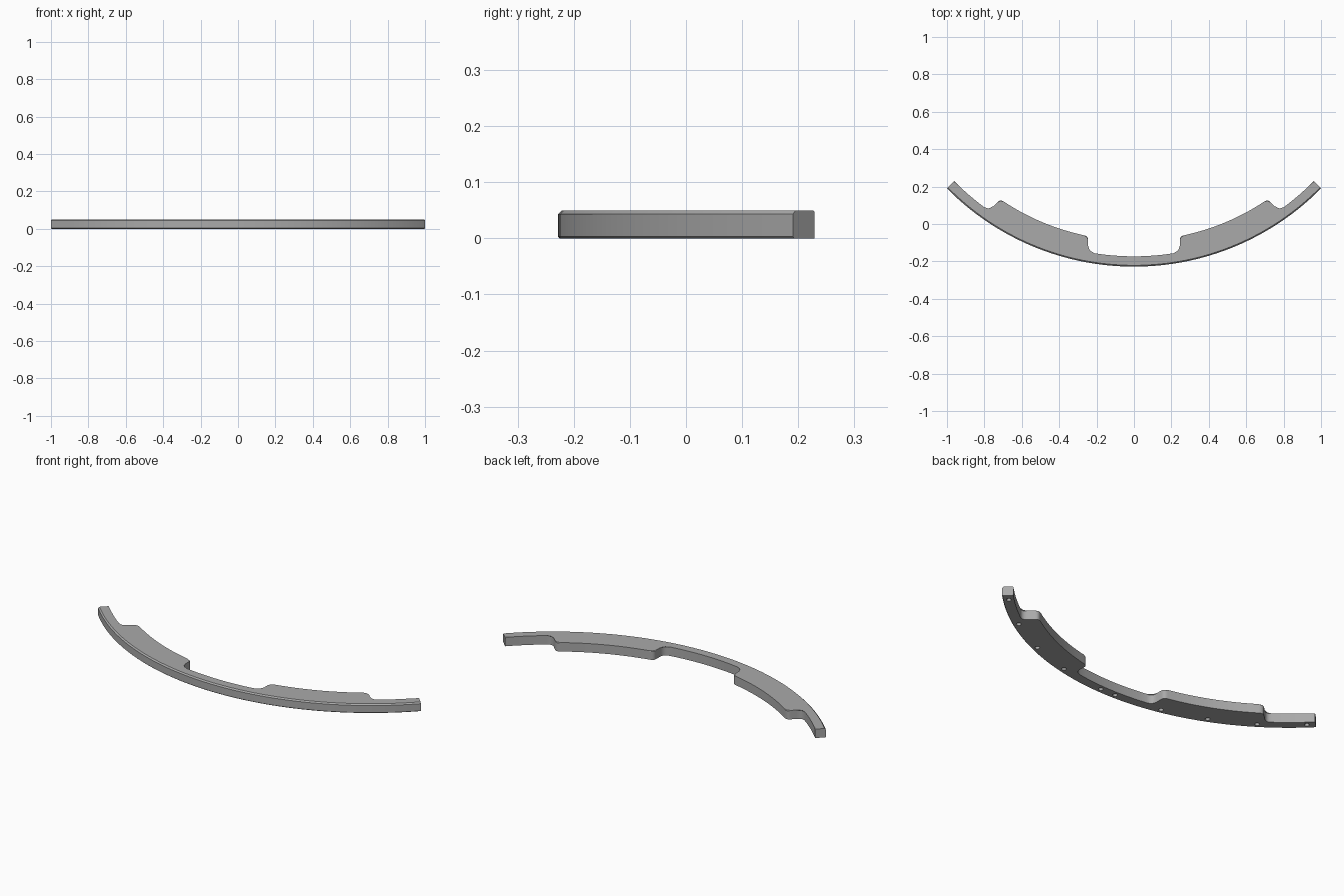
import bpy
import bmesh
import math
from mathutils import Vector

cube = bpy.data.objects.get("Cube")
if cube:
    bpy.data.objects.remove(cube)

CENTRE_Y = 1.177
OUTER, RAIL, TAB = 1.405, 1.35, 1.266
END = 45.4
HEIGHT = 0.05

grey = bpy.data.materials.new("mid_grey")
grey.use_nodes = True
grey.diffuse_color = (0.40, 0.40, 0.40, 1)
grey.node_tree.nodes["Principled BSDF"].inputs["Base Color"].default_value = grey.diffuse_color


def polar(radius, degrees):
    a = math.radians(degrees)
    return Vector((radius * math.sin(a), CENTRE_Y - radius * math.cos(a)))


def arc(radius, start, end, steps):
    return [polar(radius, start + (end - start) * i / steps) for i in range(steps + 1)]


def rounded(start, corner, end, steps=6):
    a, b, c = Vector(start), Vector(corner), Vector(end)
    ts = [i / steps for i in range(steps + 1)]
    return [a * (1 - t) ** 2 + b * 2 * t * (1 - t) + c * t * t for t in ts]


# Inner edge of one half: thin rail, step out to the tab, notch, thin rail
half = arc(RAIL, 0, 9, 6)[1:-1]
half += rounded(polar(RAIL, 9), (0.245, -0.15), (0.245, -0.118))
half += rounded((0.245, -0.085), (0.245, -0.065), polar(TAB, 12.2))
half += arc(TAB, 12.2, 33.3, 14)[1:-1]
half += rounded(polar(TAB, 33.3), polar(TAB, 34.4), (0.73, 0.117))
half += rounded((0.752, 0.095), (0.777, 0.070), polar(RAIL, 36.3))
half += arc(RAIL, 36.3, END, 6)[1:]
inner = [Vector((-p.x, p.y)) for p in reversed(half)] + [polar(RAIL, 0)] + half
outer_angles = [END - 2 * END * i / 64 for i in range(65)]

# Stack of outlines; the outer edge is chamfered at top and bottom
bm = bmesh.new()
rings = []
for inset, z in ((0.003, 0), (0, 0.003), (0, HEIGHT - 0.007), (0.007, HEIGHT)):
    outline = inner + [polar(OUTER - inset, a) for a in outer_angles]
    rings.append([bm.verts.new((p.x, p.y, z)) for p in outline])
count = len(rings[0])
for low, high in zip(rings, rings[1:]):
    for i in range(count):
        j = (i + 1) % count
        bm.faces.new((low[i], low[j], high[j], high[i]))
bm.faces.new(rings[0])
top = bm.faces.new(rings[-1])

# Fine chamfer along the inner top edge
last = len(inner) - 1
edges = [bm.edges.get((rings[-1][i], rings[-1][i + 1])) for i in range(last)]
bmesh.ops.bevel(bm, geom=edges, offset=0.003, segments=1, affect='EDGES')
bmesh.ops.recalc_face_normals(bm, faces=bm.faces)
mesh = bpy.data.meshes.new("curved_rail")
bm.to_mesh(mesh)
bm.free()
rail = bpy.data.objects.new("curved_rail", mesh)
bpy.context.collection.objects.link(rail)
mesh.materials.append(grey)

# Blind screw holes in the underside
bm = bmesh.new()
for angle in (1.9, 13, 23.2, 33.5, 43.6):
    for side in (-1, 1):
        p = polar(1.376, side * angle)
        made = bmesh.ops.create_cone(bm, cap_ends=True, segments=20,
                                     radius1=0.012, radius2=0.012, depth=0.06)
        bmesh.ops.translate(bm, verts=made["verts"], vec=(p.x, p.y, 0))
cut_mesh = bpy.data.meshes.new("hole_cutter")
bm.to_mesh(cut_mesh)
bm.free()
cut_mesh.materials.append(grey)
cutter = bpy.data.objects.new("hole_cutter", cut_mesh)
bpy.context.collection.objects.link(cutter)
cutter.hide_render = True

bpy.ops.object.select_all(action='DESELECT')
rail.select_set(True)
bpy.context.view_layer.objects.active = rail
cut = rail.modifiers.new("screw_holes", 'BOOLEAN')
cut.operation = 'DIFFERENCE'
cut.solver = 'EXACT'
cut.object = cutter
bpy.ops.object.modifier_apply(modifier=cut.name)
bpy.data.objects.remove(cutter)
bpy.ops.object.shade_smooth_by_angle(angle=math.radians(25))
